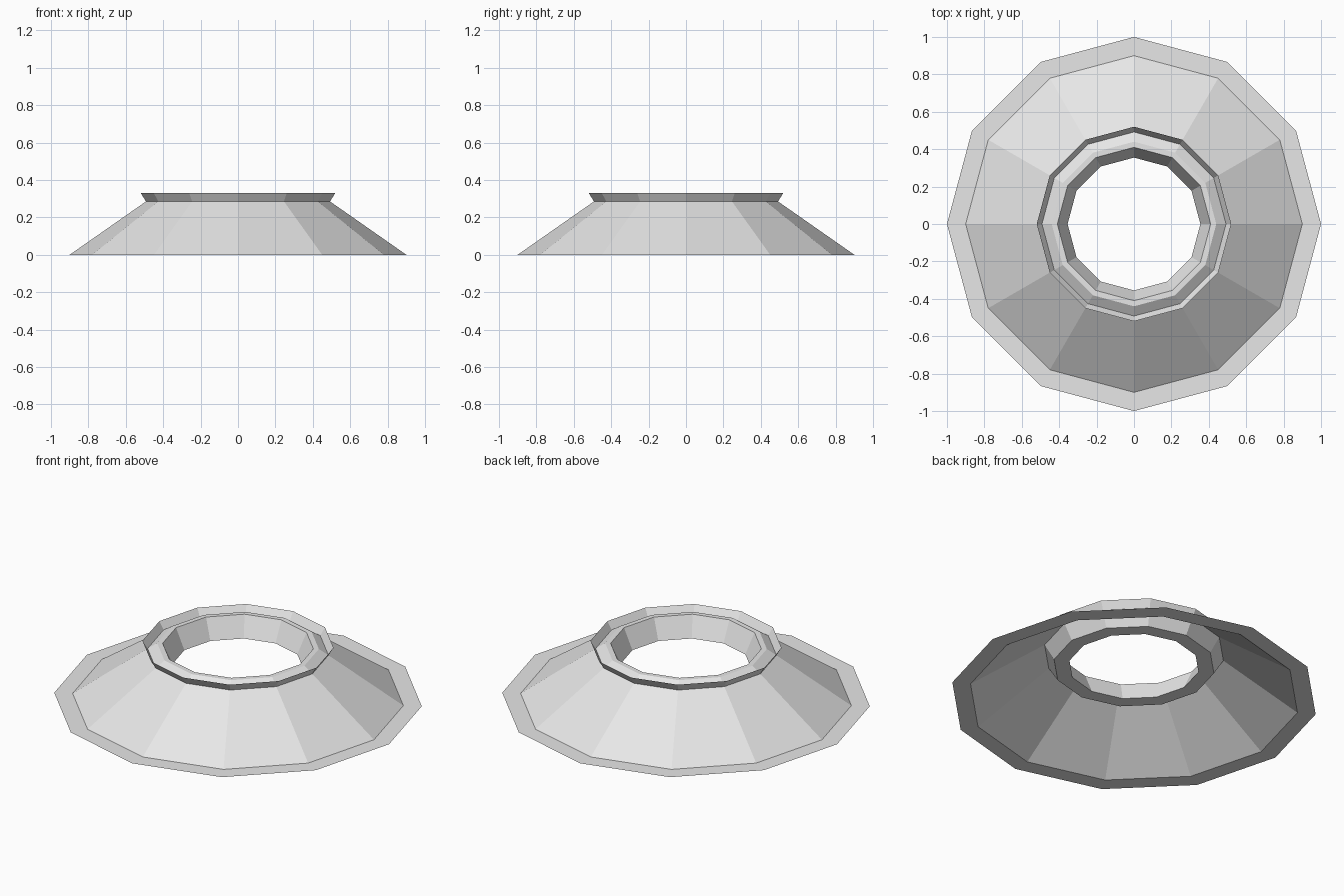
import bpy
import math

SIDES = 12

cube = bpy.data.objects.get("Cube")
if cube:
    bpy.data.objects.remove(cube, do_unlink=True)

grey = bpy.data.materials.new("light_grey")
grey.use_nodes = True
grey.diffuse_color = (0.8, 0.8, 0.8, 1)
grey.node_tree.nodes["Principled BSDF"].inputs["Base Color"].default_value = (0.8, 0.8, 0.8, 1)


def revolve(name, profile, closed=False):
    """Spin a (radius, height) profile around z into a flat-shaded ring."""
    verts = []
    for r, z in profile:
        for k in range(SIDES):
            a = 2 * math.pi * k / SIDES
            verts.append((r * math.cos(a), r * math.sin(a), z))
    n = len(profile)
    faces = []
    for i in range(n if closed else n - 1):
        low, high = i * SIDES, (i + 1) % n * SIDES
        for k in range(SIDES):
            j = (k + 1) % SIDES
            faces.append((low + k, low + j, high + j, high + k))
    mesh = bpy.data.meshes.new(name)
    mesh.from_pydata(verts, [], faces)
    mesh.materials.append(grey)
    obj = bpy.data.objects.new(name, mesh)
    bpy.context.collection.objects.link(obj)
    return obj


# Flat brim on the ground
revolve("brim", [(1.0, 0), (0.9, 0)])

# Sloping skirt, open underneath
revolve("skirt", [(0.9, 0), (0.492, 0.285)])

# Thin lip flaring outward above the skirt
revolve("flared_lip", [(0.492, 0.285), (0.52, 0.33)])

# Solid collar around the central hole
revolve("collar", [(0.355, 0.2), (0.44, 0.2), (0.492, 0.285),
                   (0.44, 0.32), (0.41, 0.32)], closed=True)
